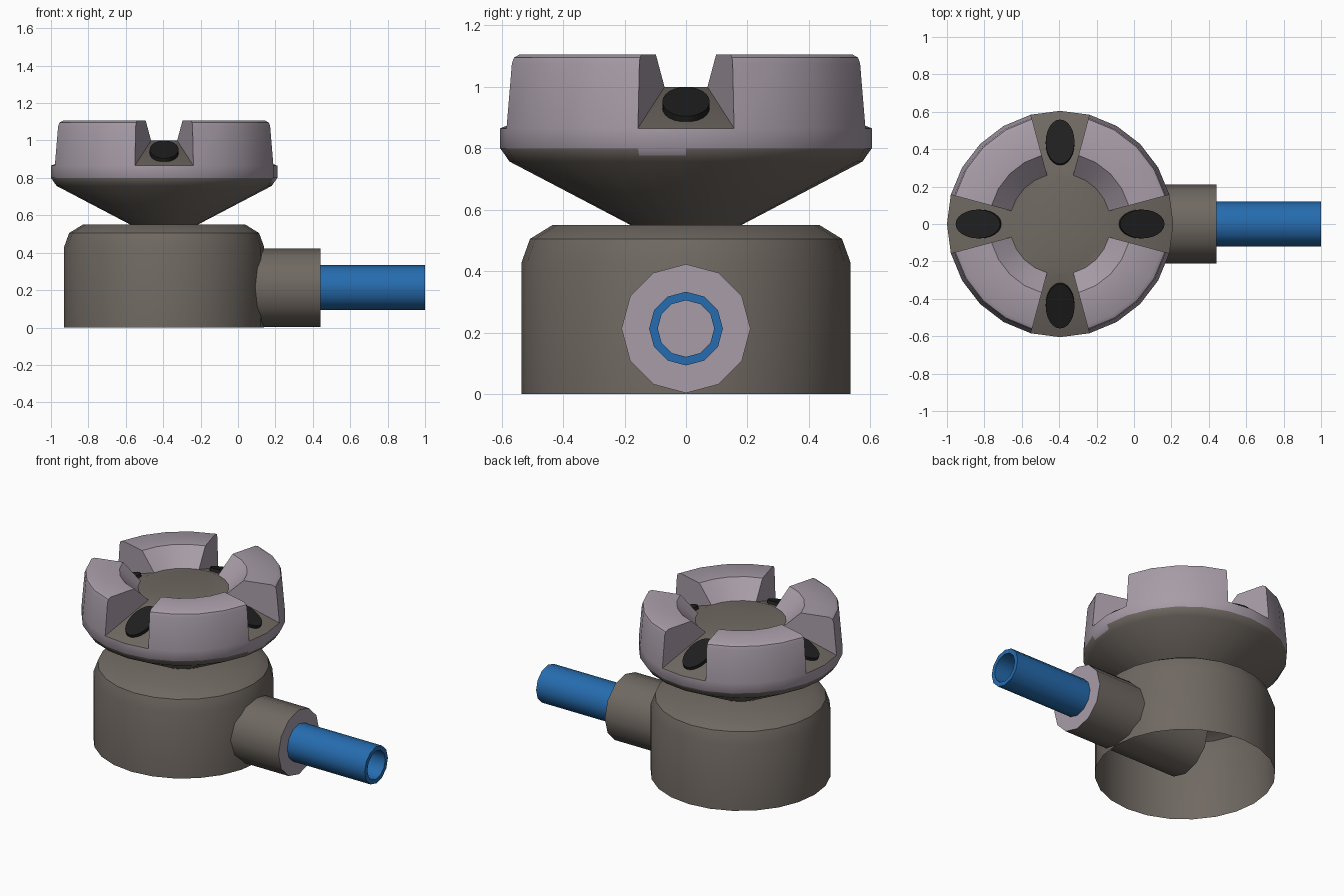
import bpy, bmesh, math
from mathutils import Matrix, Vector

if "Cube" in bpy.data.objects:
    bpy.data.objects.remove(bpy.data.objects["Cube"])

CX = -0.395      # axis of the body
SIDES = 24


def material(name, rgb):
    m = bpy.data.materials.new(name)
    m.use_nodes = True
    m.diffuse_color = (*rgb, 1)
    m.node_tree.nodes["Principled BSDF"].inputs["Base Color"].default_value = (*rgb, 1)
    return m


brown = material("warm_grey", (0.162, 0.141, 0.122))
lilac = material("pale_lilac", (0.39, 0.335, 0.39))
blue = material("blue", (0.019, 0.15, 0.43))
black = material("black", (0.014, 0.014, 0.014))


def finish(name, bm, mats, matrix=None, fix_normals=True, angle=38):
    bmesh.ops.remove_doubles(bm, verts=bm.verts, dist=0.0005)
    if fix_normals:
        bmesh.ops.recalc_face_normals(bm, faces=bm.faces)
    mesh = bpy.data.meshes.new(name)
    bm.to_mesh(mesh)
    bm.free()
    for m in mats:
        mesh.materials.append(m)
    ob = bpy.data.objects.new(name, mesh)
    if matrix is not None:
        ob.matrix_world = matrix
    bpy.context.collection.objects.link(ob)
    bpy.ops.object.select_all(action="DESELECT")
    ob.select_set(True)
    bpy.context.view_layer.objects.active = ob
    bpy.ops.object.shade_smooth_by_angle(angle=math.radians(angle))
    return ob


def point(r, z, step, sides):
    a = 2 * math.pi * step / sides
    return Vector((r * math.cos(a), r * math.sin(a), z))


def add_face(bm, points, mat=0):
    unique = []
    for p in points:
        if all((p - q).length > 1e-5 for q in unique):
            unique.append(p)
    f = bm.faces.new([bm.verts.new(p) for p in unique])
    f.material_index = mat
    return f


def sector(bm, profile, i, sides, mats):
    """One slice of a turned shape; mats gives a material per profile step."""
    for (r0, z0), (r1, z1), m in zip(profile, profile[1:], mats):
        add_face(bm, [point(r0, z0, i, sides), point(r0, z0, i + 1, sides),
                      point(r1, z1, i + 1, sides), point(r1, z1, i, sides)], m)


def turned(name, profile, sides, mats, matrix, face_mats=None, fix_normals=True):
    bm = bmesh.new()
    for i in range(sides):
        sector(bm, profile, i, sides, face_mats or [0] * len(profile))
    return finish(name, bm, mats, matrix, fix_normals)


body_axis = Matrix.Translation((CX, 0, 0))

# Hollow base, open underneath
turned("base", [(0.535, 0), (0.535, 0.43), (0.508, 0.505), (0.435, 0.55), (0, 0.55)],
       SIDES, [brown], body_axis, fix_normals=False)

# Head: cone below, crown with four radial notches above
bm = bmesh.new()
cone = [(0, 0.456), (0.18, 0.55), (0.575, 0.757), (0.588, 0.776), (0.605, 0.80)]
band = [(0.605, 0.80), (0.605, 0.865)]
crown = [(0.605, 0.865), (0.587, 1.075), (0.58, 1.095), (0.56, 1.106), (0.38, 1.106), (0.27, 1.0)]
ramp = [crown[0], crown[-1]]
for i in range(SIDES):
    patch = 1 if i == SIDES - 1 else 0
    sector(bm, cone, i, SIDES, [0, 0, 0, patch])
    sector(bm, band, i, SIDES, [1])
    if i % 6 in (5, 0):
        sector(bm, ramp, i, SIDES, [0])
    else:
        sector(bm, crown, i, SIDES, [1] * len(crown))
    # Notch side walls
    if i % 6 in (1, 5):
        add_face(bm, [point(r, z, i, SIDES) for r, z in crown], 1)
add_face(bm, [point(*crown[-1], i, SIDES) for i in range(SIDES)], 0)
finish("head", bm, [brown, lilac], body_axis)

# Oval pads lying on the ramps
slope = math.atan2(0.135, 0.335)
for k, side in enumerate(("left", "back", "right", "front")):
    bm = bmesh.new()
    bmesh.ops.create_cone(bm, cap_ends=True, segments=SIDES, radius1=1, radius2=1, depth=1)
    place = (body_axis @ Matrix.Rotation(k * math.pi / 2, 4, "Z")
             @ Matrix.Translation((0.435, 0, 0.94)) @ Matrix.Rotation(slope, 4, "Y")
             @ Matrix.Diagonal((0.128, 0.077, 0.026, 1)))
    bm.transform(place)
    finish("oval_pad_" + side, bm, [black])

# Side sleeve and hollow pipe, pointing along +x
side_axis = (Matrix.Translation((0, 0, 0.213)) @ Matrix.Rotation(math.pi / 2, 4, "Y"))
turned("side_sleeve", [(0, CX), (0.21, CX), (0.21, 0.44), (0, 0.44)],
       12, [brown, lilac], side_axis, [0, 0, 1])
turned("pipe", [(0.12, 0.44), (0.12, 1.0), (0.092, 1.0), (0.092, 0.442)],
       12, [blue], side_axis, fix_normals=False)
